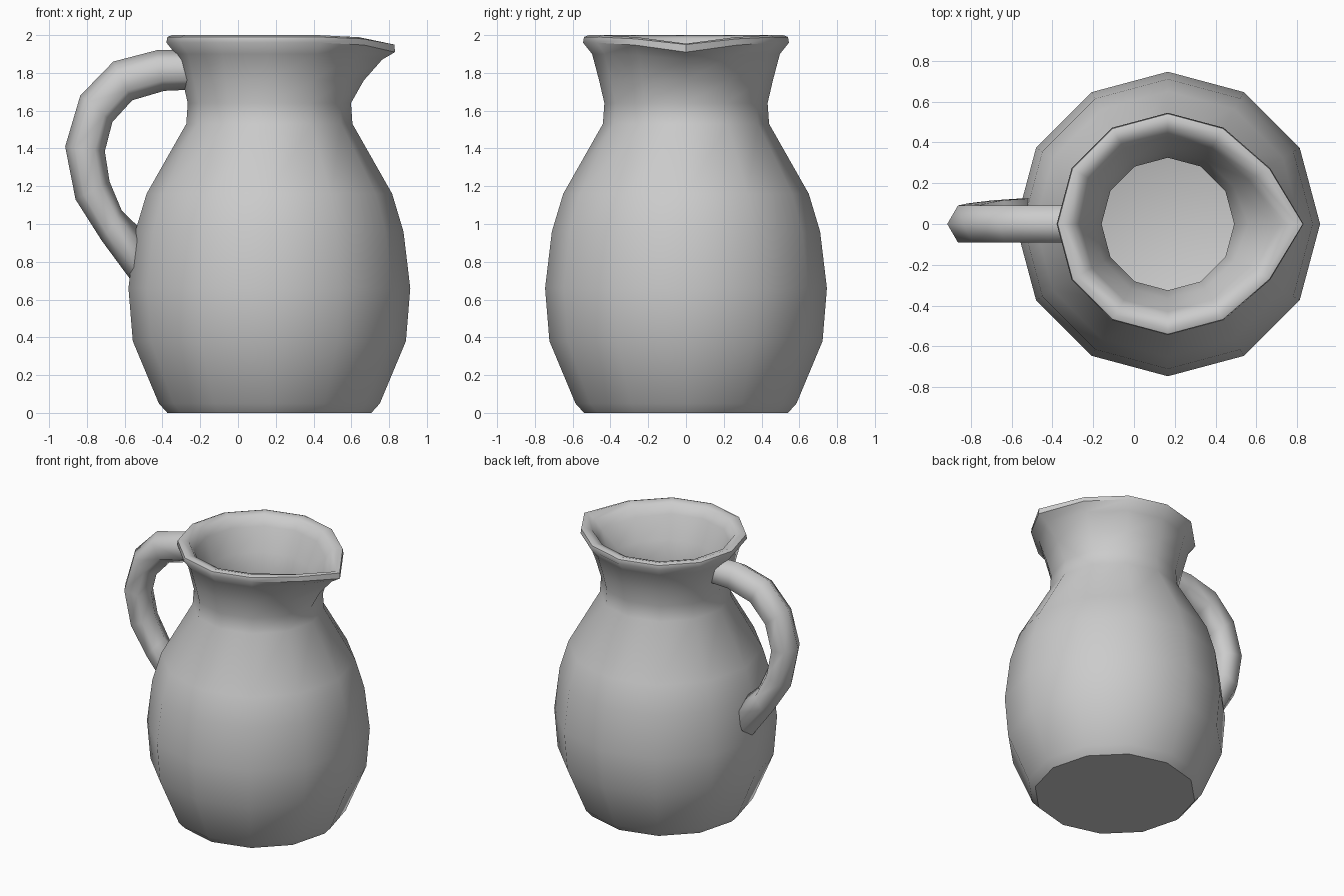
import bpy, bmesh, math
from mathutils import Vector

if "Cube" in bpy.data.objects:
    bpy.data.objects.remove(bpy.data.objects["Cube"])


def make_object(name, bm, angle):
    bmesh.ops.recalc_face_normals(bm, faces=bm.faces)
    me = bpy.data.meshes.new(name)
    bm.to_mesh(me)
    bm.free()
    ob = bpy.data.objects.new(name, me)
    bpy.context.collection.objects.link(ob)
    bpy.ops.object.select_all(action='DESELECT')
    ob.select_set(True)
    bpy.context.view_layer.objects.active = ob
    bpy.ops.object.shade_smooth_by_angle(angle=math.radians(angle))
    return ob


def skin(rings):
    # Bridge successive closed rings of points and cap both ends
    bm = bmesh.new()
    loops = [[bm.verts.new(p) for p in ring] for ring in rings]
    for a, b in zip(loops, loops[1:]):
        n = len(a)
        for i in range(n):
            j = (i + 1) % n
            bm.faces.new((a[i], a[j], b[j], b[i]))
    bm.faces.new(loops[0])
    bm.faces.new(loops[-1])
    return bm


# Body: 12-sided profile, outside then inside: radius, height, spout pull, spout drop
CX = 0.166
profile = [
    (0.54, 0, 0, 0), (0.585, 0.05, 0, 0), (0.723, 0.38, 0, 0), (0.746, 0.66, 0, 0),
    (0.71, 0.96, 0, 0), (0.65, 1.16, 0, 0), (0.44, 1.53, 0, 0), (0.432, 1.64, 0, 0),
    (0.46, 1.76, 0.04, 0), (0.497, 1.90, 0.10, 0.03), (0.545, 1.96, 0.12, 0.05),
    (0.54, 1.99, 0.122, 0.04), (0.515, 2.0, 0.12, 0.045), (0.465, 1.985, 0.115, 0.06),
    (0.43, 1.92, 0.09, 0.05), (0.365, 1.76, 0.03, 0), (0.325, 1.63, 0, 0),
    (0.335, 1.50, 0, 0), (0.54, 1.12, 0, 0), (0.60, 0.94, 0, 0), (0.635, 0.66, 0, 0),
    (0.615, 0.40, 0, 0), (0.50, 0.13, 0, 0), (0.45, 0.10, 0, 0)]
rings = []
for r, z, pull, drop in profile:
    ring = []
    for i in range(12):
        a = math.tau * i / 12
        w = {0: 1.0, 1: 0.25, 11: 0.25}.get(i, 0)
        ring.append((CX + r * math.cos(a) + pull * w, r * math.sin(a), z - drop * w))
    rings.append(ring)
make_object("jug_body", skin(rings), 48)

# Handle: hexagonal tube from outer edge x, z / inner edge x, z / sideways drift
sections = [
    (-0.27, 1.92, -0.27, 1.71, 0), (-0.43, 1.92, -0.39, 1.705, 0),
    (-0.66, 1.86, -0.56, 1.655, 0), (-0.835, 1.68, -0.665, 1.54, 0),
    (-0.915, 1.41, -0.705, 1.385, 0), (-0.86, 1.13, -0.68, 1.225, 0.01),
    (-0.72, 0.91, -0.615, 1.07, 0.025), (-0.565, 0.70, -0.48, 0.94, 0.035)]
rings = []
for ox, oz, ix, iz, y in sections:
    outer, inner = Vector((ox, y, oz)), Vector((ix, y, iz))
    mid, half = (outer + inner) / 2, (outer - inner) / 2
    rings.append([mid + half * math.cos(math.tau * i / 6)
                  + Vector((0, 0.105 * math.sin(math.tau * i / 6), 0)) for i in range(6)])
make_object("handle", skin(rings), 75)
